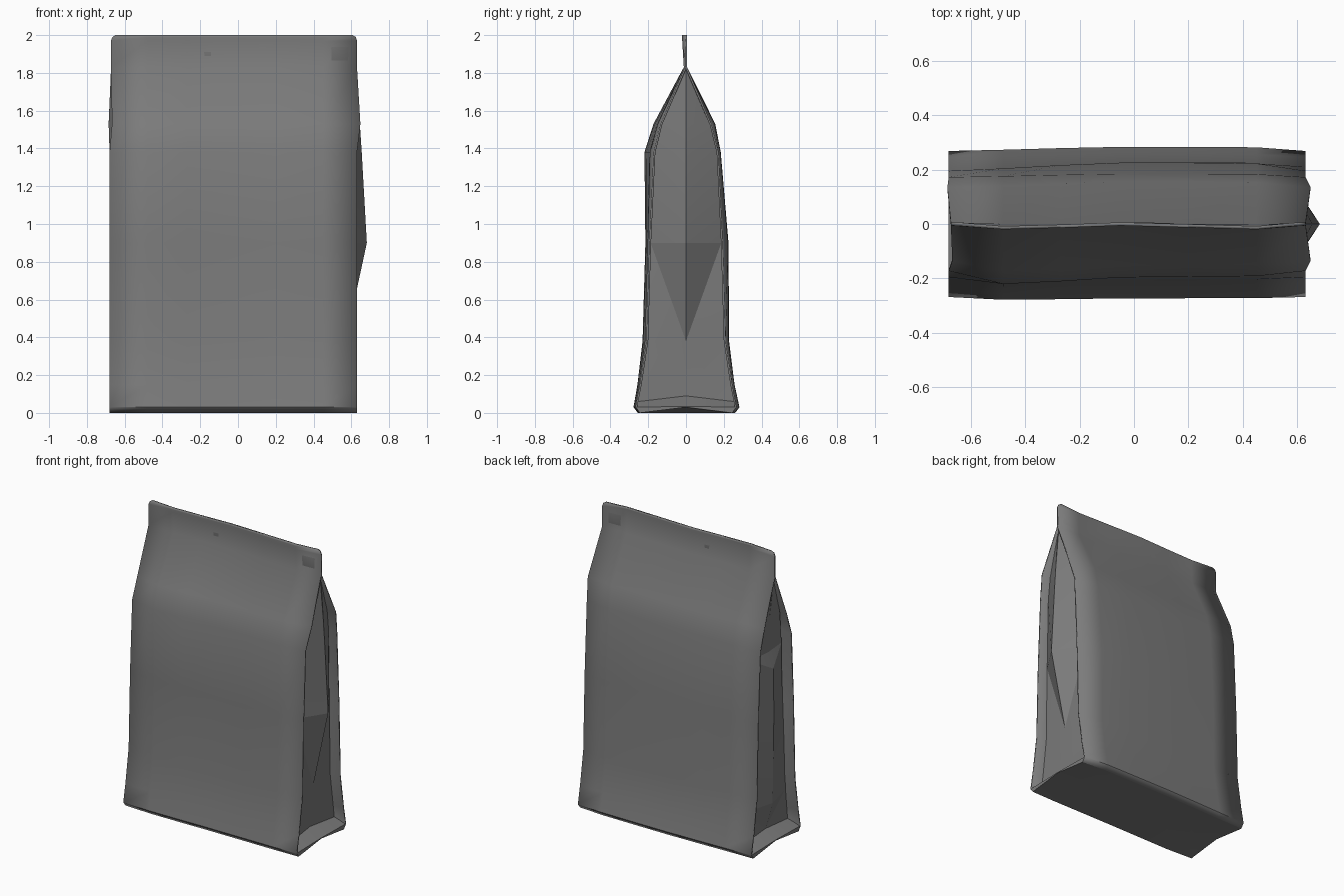
import bpy
import math

cube = bpy.data.objects.get("Cube")
if cube:
    bpy.data.objects.remove(cube)

GREY = (0.2, 0.2, 0.2, 1)
mat = bpy.data.materials.new("matte grey foil")
mat.use_nodes = True
mat.diffuse_color = GREY
bsdf = mat.node_tree.nodes["Principled BSDF"]
bsdf.inputs["Base Color"].default_value = GREY
bsdf.inputs["Roughness"].default_value = 0.7


def make(name, verts, faces, angle=35, thickness=0):
    mesh = bpy.data.meshes.new(name)
    mesh.from_pydata(verts, [], faces)
    mesh.materials.append(mat)
    obj = bpy.data.objects.new(name, mesh)
    bpy.context.collection.objects.link(obj)
    bpy.ops.object.select_all(action="DESELECT")
    obj.select_set(True)
    bpy.context.view_layer.objects.active = obj
    bpy.ops.object.mode_set(mode="EDIT")
    bpy.ops.mesh.select_all(action="SELECT")
    bpy.ops.mesh.normals_make_consistent(inside=False)
    bpy.ops.object.mode_set(mode="OBJECT")
    bpy.ops.object.shade_smooth_by_angle(angle=math.radians(angle))
    if thickness:
        mod = obj.modifiers.new("foil thickness", "SOLIDIFY")
        mod.thickness = abs(thickness)
        mod.offset = math.copysign(1, thickness)
    return obj


def grid_faces(rows, cols, flip=False):
    faces = []
    for r in range(rows - 1):
        for c in range(cols - 1):
            a = r * cols + c
            f = (a, a + 1, a + cols + 1, a + cols)
            faces.append(f[::-1] if flip else f)
    return faces


# Side outline of the bag: height, depth at the edge, front bulge, back bulge
OUTLINE = [
    (0, 0.245, 0.01, 0.015),
    (0.03, 0.268, 0.01, 0.015),
    (0.15, 0.245, 0.012, 0.012),
    (0.38, 0.21, 0.02, 0.018),
    (0.9, 0.195, 0.02, 0.03),
    (1.38, 0.172, 0.048, 0.012),
    (1.53, 0.135, 0.037, 0.02),
    (1.83, 0.006, 0, 0),
    (1.97, 0.006, 0, 0),
    (1.99, 0.006, 0, 0),
    (2, 0.006, 0, 0),
]
COLUMNS = (-0.68, -0.48, -0.27, -0.05, 0.2, 0.45, 0.63)
FRONT_WAVE = (0, 1, 0.8, 0.5, 0.45, 0.4, 0)
BACK_WAVE = (0, 0.3, 0.7, 1, 1, 0.9, 0)
SEAL_WAVE = (0, 1, 0.6, 0, 0.5, 1, 0)


def half_depth(z):
    for low, high in zip(OUTLINE, OUTLINE[1:]):
        if low[0] <= z <= high[0]:
            t = (z - low[0]) / (high[0] - low[0])
            return low[1] + t * (high[1] - low[1])


def panel_points(side):
    wave = FRONT_WAVE if side < 0 else BACK_WAVE
    points = []
    for z, edge, front, back in OUTLINE:
        bulge = front if side < 0 else back
        corner = {1.99: 0.008, 2: 0.025}.get(z, 0)
        for i, x in enumerate(COLUMNS):
            y = side * (edge + bulge * wave[i])
            if z > 1.8:
                y -= 0.014 * SEAL_WAVE[i] * min(1, (z - 1.75) / 0.2)
            if i == 0:
                if z == 1.53:
                    x = -0.667 if side < 0 else -0.685
                elif z > 1.8:
                    x = -0.672
                x += corner
            elif i == len(COLUMNS) - 1:
                if z == 1.53:
                    x += 0.018
                x -= corner
            points.append((x, y, z))
    return points


# Front and back panels, meeting in the flat top seal
n = len(COLUMNS)
front = panel_points(-1)
back = panel_points(1)
for name, pts, flip in (("front_panel", front, False), ("back_panel", back, True)):
    obj = make(name, pts, grid_faces(len(OUTLINE), n, flip))
    # Keep every panel facing outwards so the thickness grows inwards
    if obj.data.polygons[n * 3].normal.y * (1 if flip else -1) < 0:
        obj.data.flip_normals()
    mod = obj.modifiers.new("foil thickness", "SOLIDIFY")
    mod.thickness = 0.01
    mod.offset = -1

# Base, lifted slightly in the middle of both ends
middle = [(x, 0, 0.03 if i in (0, n - 1) else 0) for i, x in enumerate(COLUMNS)]
base = make("base", front[:n] + middle + back[:n], grid_faces(3, n), 20)
if base.data.polygons[n].normal.z > 0:
    base.data.flip_normals()

# Side gussets: height, x of the glued edges, x of the centre ridge
LEFT_GUSSET = [
    (0.06, 0.55, 0.545), (0.38, 0.555, 0.57), (0.9, 0.56, 0.682),
    (1.38, 0.57, 0.655), (1.53, 0.585, 0.645), (1.83, 0.62, 0.625),
]
RIGHT_GUSSET = [
    (0.06, 0.59, 0.6), (0.28, 0.6, 0.655), (0.9, 0.6, 0.665),
    (1.2, 0.6, 0.66), (1.3, 0.605, 0.62), (1.53, 0.62, 0.63), (1.83, 0.66, 0.665),
]


def gusset(name, side, rows, end_x):
    verts = []
    for z, glued, ridge in rows:
        h = max(half_depth(z) - 0.008, 0.001)
        lift = 0.03 if z < 0.1 else 0
        verts += [(side * glued, -h, z), (side * ridge, 0, z + lift), (side * glued, h, z)]
    faces = []
    for r in range(len(rows) - 1):
        a = r * 3
        # Folds run from the ridge up to the glued edges
        faces += [(a, a + 1, a + 3), (a + 1, a + 4, a + 3),
                  (a + 1, a + 2, a + 5), (a + 1, a + 5, a + 4)]
    # Ledge from the gusset foot out to the rim of the base
    k = len(verts)
    h = half_depth(0.03) - 0.004
    verts += [(end_x, -h, 0.03), (end_x, 0, 0.035), (end_x, h, 0.03)]
    faces += [(0, k, k + 1, 1), (1, k + 1, k + 2, 2)]
    # Narrow end face closing the base rim
    h = half_depth(0)
    verts += [(end_x, -h, 0), (end_x, 0, 0.03), (end_x, h, 0)]
    faces += [(k, k + 3, k + 4, k + 1), (k + 1, k + 4, k + 5, k + 2)]
    obj = make(name, verts, faces, 10)
    if obj.data.polygons[0].normal.x * side < 0:
        obj.data.flip_normals()


gusset("left_gusset", 1, LEFT_GUSSET, COLUMNS[-1])
gusset("right_gusset", -1, RIGHT_GUSSET, COLUMNS[0])
